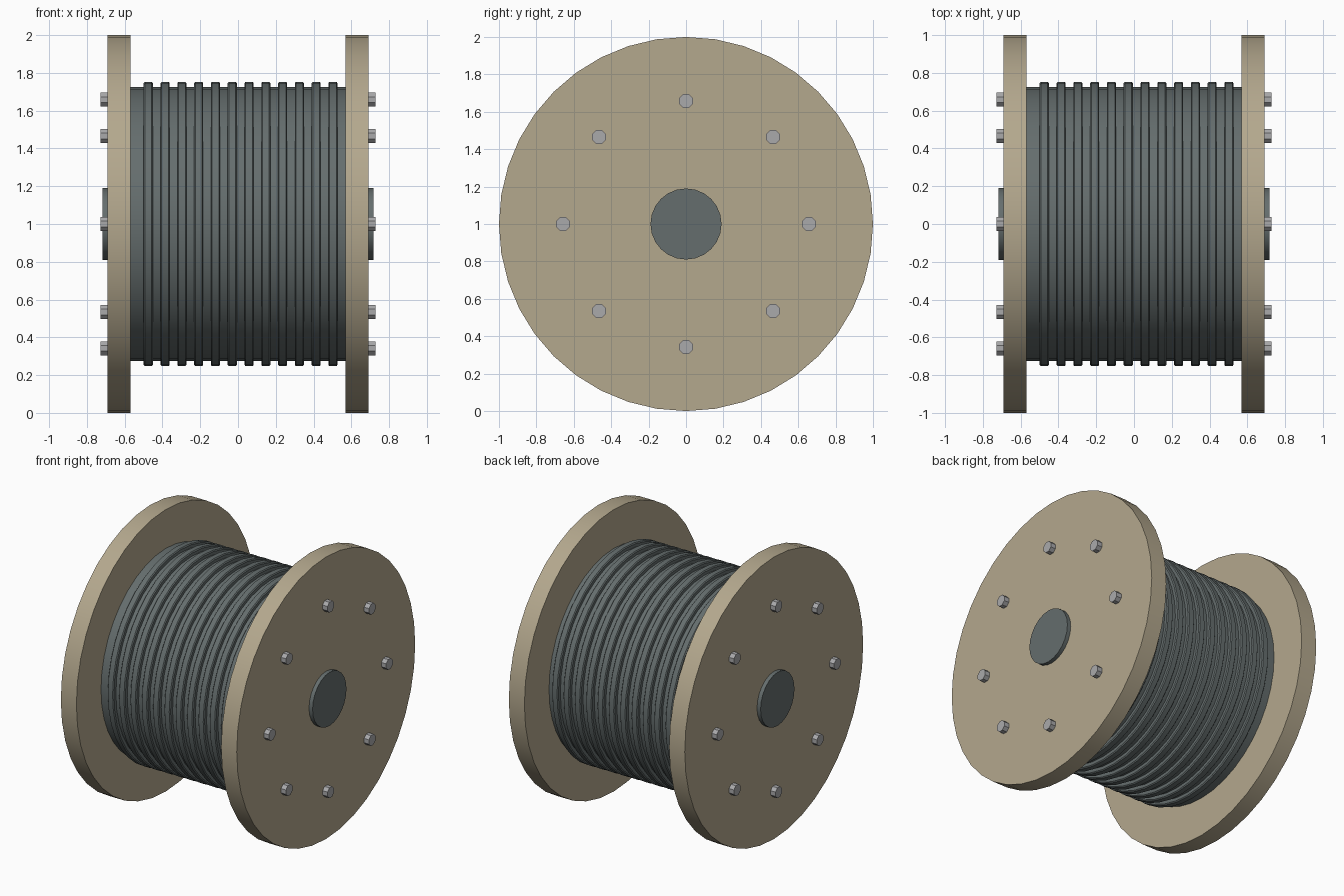
import bpy, bmesh, math
from mathutils import Matrix

if "Cube" in bpy.data.objects:
    bpy.data.objects.remove(bpy.data.objects["Cube"])

def material(name, rgb):
    m = bpy.data.materials.new(name)
    m.diffuse_color = (*rgb, 1)
    m.use_nodes = True
    m.node_tree.nodes["Principled BSDF"].inputs["Base Color"].default_value = m.diffuse_color
    return m

TAN = material("tan wood", (0.456, 0.392, 0.270))
DARK = material("dark grey cable", (0.130, 0.155, 0.155))
STEEL = material("bolt steel", (0.40, 0.40, 0.41))

def lathe(name, profile, sides, mat, y=0.0, z=1.0, phase=0.0, closed=False, smooth=True):
    """Spin (x, radius) points about an axis parallel to X."""
    bm = bmesh.new()
    rings = []
    for x, r in profile:
        rings.append([bm.verts.new((x, y + r * math.cos(a), z + r * math.sin(a)))
                      for a in (phase + 2 * math.pi * i / sides for i in range(sides))])
    pairs = list(zip(rings, rings[1:]))
    if closed:
        pairs.append((rings[-1], rings[0]))
    else:
        bm.faces.new(rings[0])
        bm.faces.new(rings[-1])
    for a, b in pairs:
        for i in range(sides):
            j = (i + 1) % sides
            bm.faces.new((a[i], a[j], b[j], b[i]))
    bmesh.ops.recalc_face_normals(bm, faces=bm.faces)
    me = bpy.data.meshes.new(name)
    bm.to_mesh(me)
    bm.free()
    me.materials.append(mat)
    ob = bpy.data.objects.new(name, me)
    bpy.context.collection.objects.link(ob)
    if smooth:
        bpy.ops.object.select_all(action='DESELECT')
        ob.select_set(True)
        bpy.context.view_layer.objects.active = ob
        bpy.ops.object.shade_smooth_by_angle(angle=math.radians(30))
    return ob

# Drum of wound cable
lathe("cable_drum", [(-0.57, 0.724), (0.57, 0.724)], 40, DARK)

# Raised cable windings
for i in range(12):
    c = -0.475 + i * 0.0889
    lathe(f"cable_winding_{i + 1}",
          [(c - 0.024, 0.715), (c - 0.024, 0.746), (c - 0.018, 0.753),
           (c + 0.018, 0.753), (c + 0.024, 0.746), (c + 0.024, 0.715)],
          40, DARK, closed=True)

# Flanges, hub caps and bolts on both ends
for side, s in (("left", -1), ("right", 1)):
    lathe(f"{side}_flange", [(s * 0.568, 1.0), (s * 0.69, 1.0)], 40, TAN)
    lathe(f"{side}_hub_cap", [(s * 0.66, 0.19), (s * 0.718, 0.19)], 24, DARK)
    for k in range(8):
        a = k * math.pi / 4
        lathe(f"{side}_bolt_{k + 1}", [(s * 0.67, 0.04), (s * 0.728, 0.04)], 8, STEEL,
              y=0.658 * math.cos(a), z=1 + 0.658 * math.sin(a),
              phase=math.pi / 8, smooth=False)
